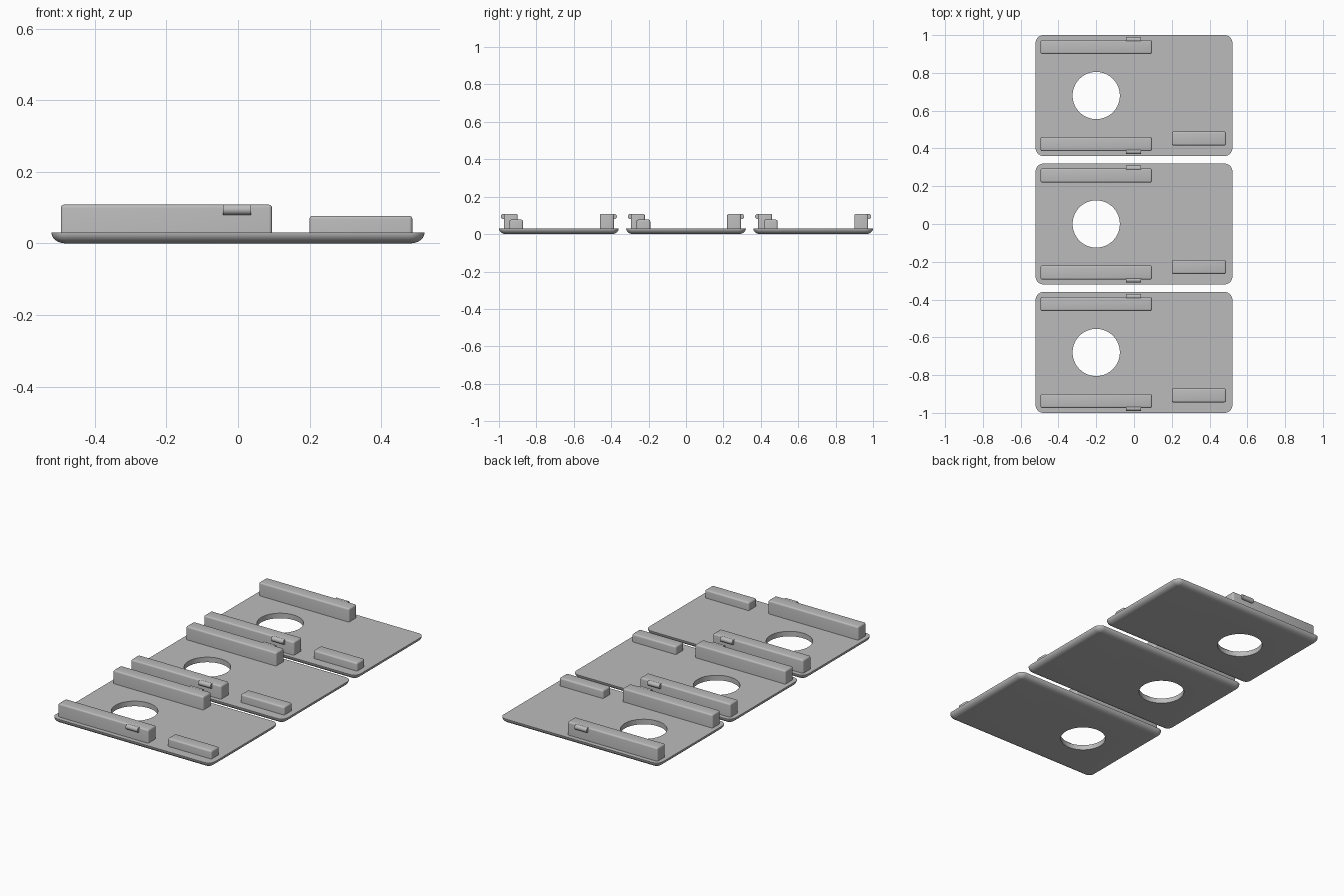
import bpy, bmesh, math
from mathutils import Matrix, Vector

cube = bpy.data.objects.get("Cube")
if cube:
    bpy.data.objects.remove(cube, do_unlink=True)

grey = bpy.data.materials.new("plain grey")
grey.use_nodes = True
colour = (0.5, 0.5, 0.5, 1)
grey.diffuse_color = colour
grey.node_tree.nodes["Principled BSDF"].inputs["Base Color"].default_value = colour

PITCH, TOP = 0.68, 0.03


def finish(name, bm):
    bmesh.ops.recalc_face_normals(bm, faces=bm.faces)
    mesh = bpy.data.meshes.new(name)
    bm.to_mesh(mesh)
    bm.free()
    mesh.materials.append(grey)
    obj = bpy.data.objects.new(name, mesh)
    bpy.context.collection.objects.link(obj)
    return obj


def smooth(obj, angle=35):
    bpy.ops.object.select_all(action='DESELECT')
    obj.select_set(True)
    bpy.context.view_layer.objects.active = obj
    bpy.ops.object.shade_smooth_by_angle(angle=math.radians(angle))


def rounded_outline(bm, hx, hy, radius, z, steps=8):
    verts = []
    for quarter, (sx, sy) in enumerate([(1, 1), (-1, 1), (-1, -1), (1, -1)]):
        for i in range(steps + 1):
            a = (quarter + i / steps) * math.pi / 2
            verts.append(bm.verts.new((sx * (hx - radius) + radius * math.cos(a),
                                       sy * (hy - radius) + radius * math.sin(a), z)))
    return verts


def cylinder(name, centre, radius, depth, axis, segments):
    bm = bmesh.new()
    turn = Vector((0, 0, 1)).rotation_difference(Vector(axis)).to_matrix().to_4x4()
    bmesh.ops.create_cone(bm, cap_ends=True, segments=segments, radius1=radius,
                          radius2=radius, depth=depth,
                          matrix=Matrix.Translation(centre) @ turn)
    return finish(name, bm)


def plate(name, y):
    # Flat top with a rounded underside rim
    bm = bmesh.new()
    loops = []
    for i in range(9):
        a = i / 8 * math.pi / 2
        inset = 0.038 * (1 - math.sin(a))
        loops.append(rounded_outline(bm, 0.521 - inset, 0.32 - inset,
                                     0.042 - inset, TOP * (1 - math.cos(a))))
    bm.faces.new(loops[0])
    bm.faces.new(loops[-1])
    for low, high in zip(loops, loops[1:]):
        for i in range(len(low)):
            j = (i + 1) % len(low)
            bm.faces.new((low[i], low[j], high[j], high[i]))
    bmesh.ops.translate(bm, verts=bm.verts, vec=(0, y, 0))
    obj = finish(name, bm)

    # Round through hole
    cutter = cylinder(name + "_hole_cutter", (-0.2, y, 0), 0.125, 0.2, (0, 0, 1), 64)
    cut = obj.modifiers.new("hole", 'BOOLEAN')
    cut.operation, cut.solver, cut.object = 'DIFFERENCE', 'EXACT', cutter
    bpy.context.view_layer.objects.active = obj
    bpy.ops.object.modifier_apply(modifier=cut.name)
    bpy.data.objects.remove(cutter, do_unlink=True)
    smooth(obj)


def block(name, x0, x1, y0, y1, top):
    # Box with rounded upright and top edges, rooted in the plate
    bm = bmesh.new()
    base = TOP - 0.01
    bmesh.ops.create_cube(bm, size=1, matrix=Matrix.Translation(
        ((x0 + x1) / 2, (y0 + y1) / 2, (base + top) / 2))
        @ Matrix.Diagonal((x1 - x0, y1 - y0, top - base, 1)))
    edges = [e for e in bm.edges if any(v.co.z > base + 0.001 for v in e.verts)]
    bmesh.ops.bevel(bm, geom=edges, offset=0.009, segments=4, profile=0.5,
                    affect='EDGES')
    smooth(finish(name, bm), 40)


for n, label in enumerate(("front", "middle", "back")):
    y = (n - 1) * PITCH
    plate(label + "_plate", y)
    for side, s in (("front", -1), ("back", 1)):
        # Tall rail with a snap bead on its outer face
        a, b = sorted((y + s * 0.22, y + s * 0.294))
        block(f"{label}_plate_{side}_rail", -0.495, 0.095, a, b, 0.108)
        smooth(cylinder(f"{label}_plate_{side}_snap_bead", (-0.003, y + s * 0.296, 0.094),
                        0.0145, 0.078, (1, 0, 0), 24))
    # Low stop block
    block(label + "_plate_stop_block", 0.2, 0.487, y - 0.264, y - 0.191, 0.077)
